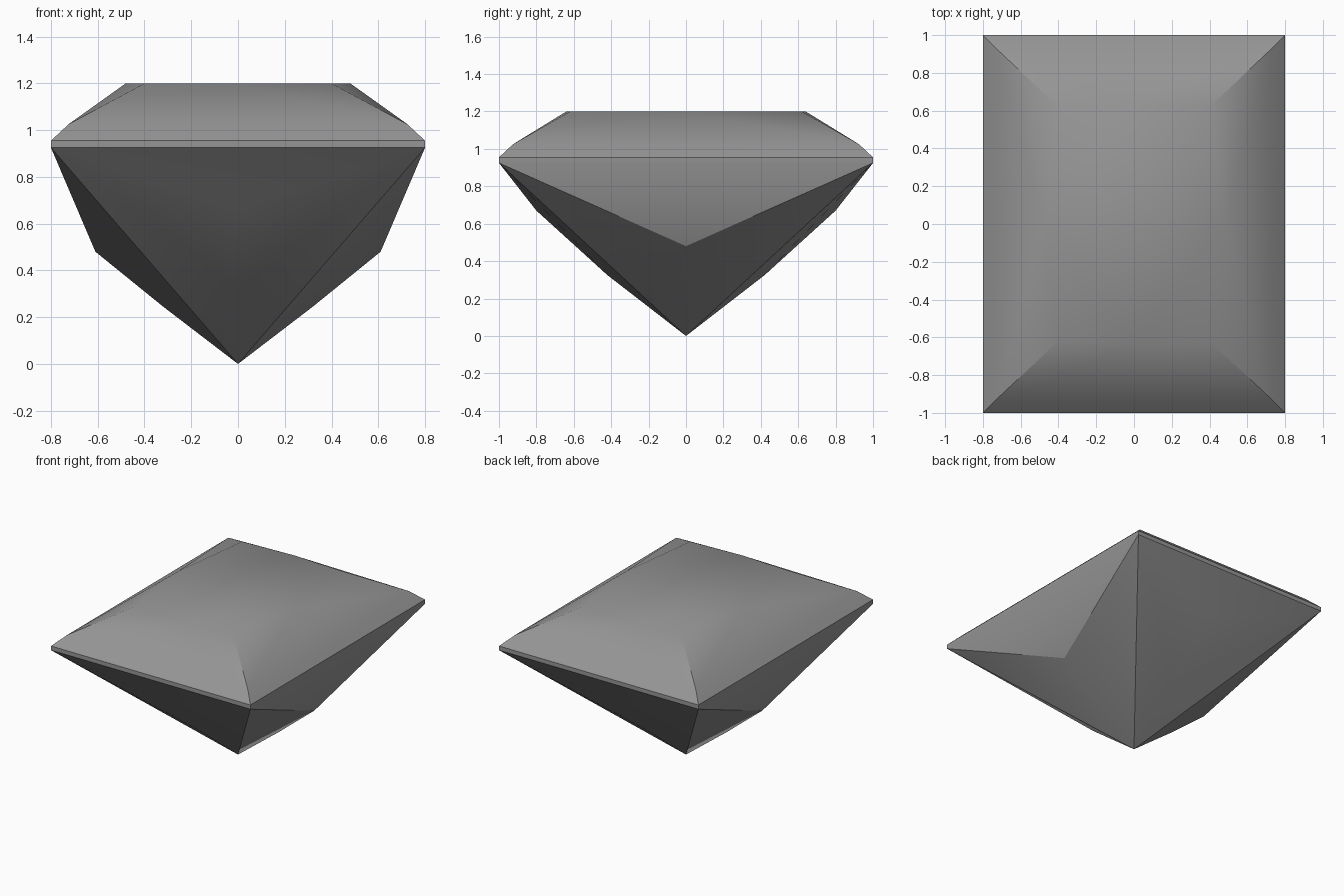
import bpy
import bmesh
import math

cube = bpy.data.objects.get("Cube")
if cube:
    bpy.data.objects.remove(cube, do_unlink=True)

# Stone material
stone = bpy.data.materials.new("grey stone")
stone.use_nodes = True
grey = (0.3, 0.3, 0.3, 1)
stone.diffuse_color = grey
stone.node_tree.nodes["Principled BSDF"].inputs["Base Color"].default_value = grey

CORNERS = [(-1, -1), (1, -1), (1, 1), (-1, 1)]
bm = bmesh.new()


def ring(x, y, z):
    """Four corner vertices of a rectangle, anticlockwise from front left."""
    return [bm.verts.new((sx * x, sy * y, z)) for sx, sy in CORNERS]


def mids(x, y, z_side, z_end):
    """Middle vertices of the four sides: front, right, back, left."""
    return [bm.verts.new(p) for p in
            ((0, -y, z_end), (x, 0, z_side), (0, y, z_end), (-x, 0, z_side))]


# Levels from the pointed base to the table
point = bm.verts.new((0, 0, 0))
low_mid = mids(0.32, 0.42, 0.245, 0.325)
keel_mid = mids(0.61, 0.8, 0.48, 0.67)
girdle_low = ring(0.8, 1, 0.925)
girdle_high = ring(0.8, 1, 0.955)
crown = ring(0.725, 0.925, 1.025)
table = ring(0.4, 0.62, 1.2)
table_mid = mids(0.48, 0.64, 1.2, 1.2)

face = bm.faces.new
for i in range(4):
    j = (i + 1) % 4
    # Pavilion facets
    face((girdle_low[j], girdle_low[i], keel_mid[i]))
    face((girdle_low[i], low_mid[i], keel_mid[i]))
    face((girdle_low[j], keel_mid[i], low_mid[i]))
    face((girdle_low[i], point, low_mid[i]))
    face((girdle_low[j], low_mid[i], point))
    # Girdle and bevel
    face((girdle_low[i], girdle_low[j], girdle_high[j], girdle_high[i]))
    face((girdle_high[i], girdle_high[j], crown[j], crown[i]))
    # Crown facets
    face((crown[i], crown[j], table_mid[i]))
    face((crown[i], table_mid[i], table[i]))
    face((crown[j], table[j], table_mid[i]))

# Flat table on top
face([v for pair in zip(table, table_mid) for v in pair])
bmesh.ops.recalc_face_normals(bm, faces=bm.faces)

mesh = bpy.data.meshes.new("cut_gem")
bm.to_mesh(mesh)
bm.free()
mesh.materials.append(stone)
gem = bpy.data.objects.new("cut_gem", mesh)
bpy.context.collection.objects.link(gem)

# Soften shallow facet edges, keep the steep ones crisp
bpy.ops.object.select_all(action="DESELECT")
gem.select_set(True)
bpy.context.view_layer.objects.active = gem
bpy.ops.object.shade_smooth_by_angle(angle=math.radians(30))
